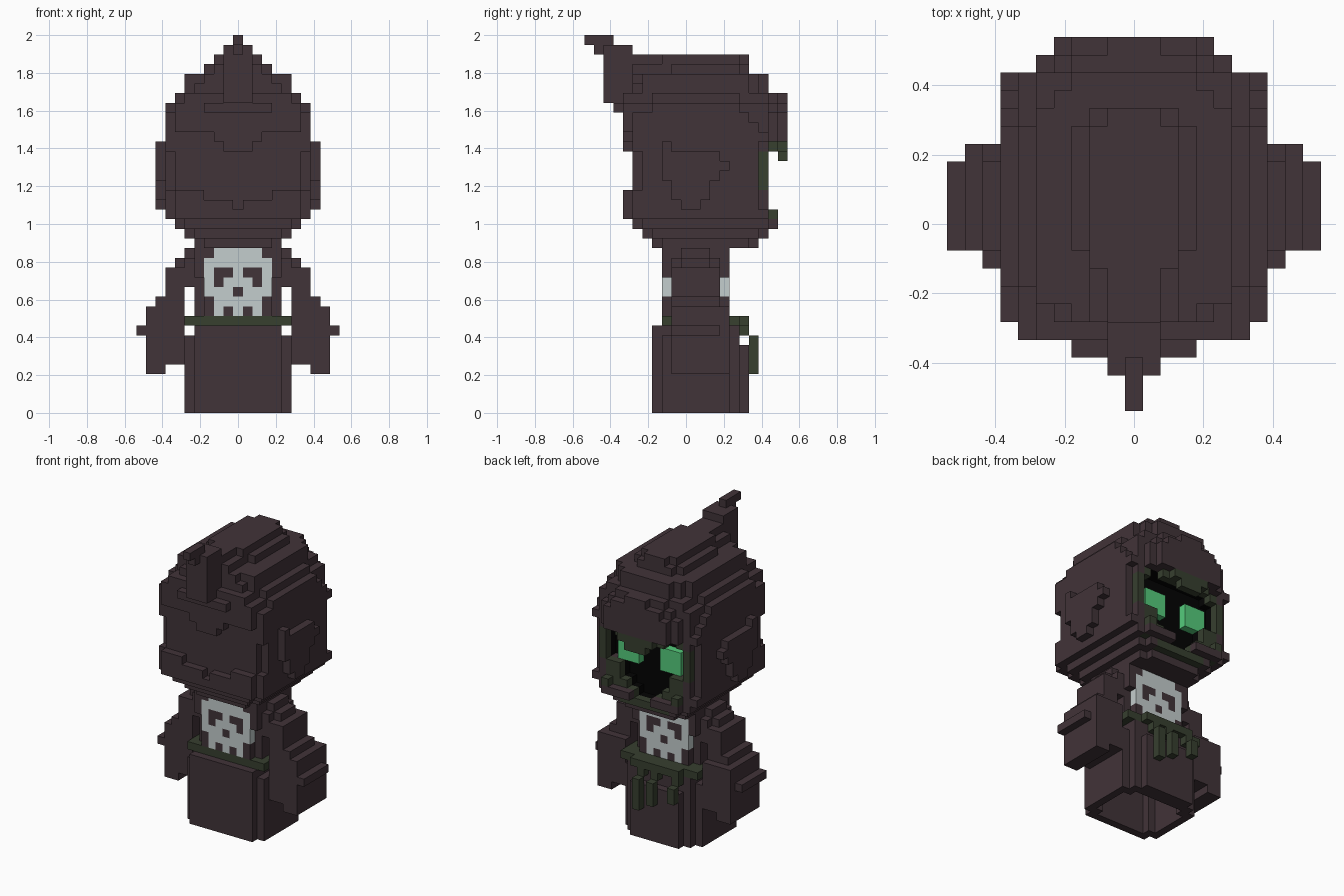
import bpy
import bmesh
from mathutils import Vector

UNIT = 2 / 39  # edge length of one cube

default_cube = bpy.data.objects.get("Cube")
if default_cube:
    bpy.data.objects.remove(default_cube, do_unlink=True)


def make_material(name, color):
    material = bpy.data.materials.new(name)
    material.use_nodes = True
    material.diffuse_color = (*color, 1)
    shader = material.node_tree.nodes["Principled BSDF"]
    shader.inputs["Base Color"].default_value = (*color, 1)
    return material


PALETTE = {
    "cloth": make_material("dark_brown_cloth", (0.053, 0.033, 0.04)),
    "trim": make_material("dark_green_trim", (0.038, 0.05, 0.028)),
    "bone": make_material("pale_bone", (0.55, 0.61, 0.61)),
    "glow": make_material("green_glow", (0.09, 0.6, 0.2)),
    "void": make_material("black_void", (0.001, 0.001, 0.001)),
}


def span(first, last):
    return range(first, last + 1)


def fill(cells, xs, ys, zs, color="cloth", mirror=True):
    """Fill a block of cubes, mirrored across the middle."""
    for x in xs:
        for y in ys:
            for z in zs:
                cells[x, y, z] = color
                if mirror:
                    cells[-x, y, z] = color


def carve(cells, unwanted):
    """Remove every cube for which the test on (abs x, y, z) is true."""
    for x, y, z in list(cells):
        if unwanted(abs(x), y, z):
            del cells[x, y, z]


def build(name, cells):
    """Skin the outside of a set of cubes as one mesh object."""
    bm = bmesh.new()
    corners = {}
    slots = list(dict.fromkeys(cells.values()))

    def corner(point):
        key = tuple(round(c * 2) for c in point)
        if key not in corners:
            corners[key] = bm.verts.new(point * UNIT)
        return corners[key]

    for cell, color in cells.items():
        center = Vector(cell) + Vector((0, 0, 0.5))
        for axis in range(3):
            for sign in (-1, 1):
                normal = Vector((0, 0, 0))
                normal[axis] = sign
                beside = tuple(int(a + b) for a, b in zip(cell, normal))
                if beside in cells:
                    continue
                u = Vector((0, 0, 0))
                u[(axis + 1) % 3] = 0.5
                v = normal.cross(u)
                mid = center + normal / 2
                ring = (mid - u - v, mid + u - v, mid + u + v, mid - u + v)
                face = bm.faces.new([corner(p) for p in ring])
                face.material_index = slots.index(color)
    mesh = bpy.data.meshes.new(name)
    bm.to_mesh(mesh)
    bm.free()
    for color in slots:
        mesh.materials.append(PALETTE[color])
    obj = bpy.data.objects.new(name, mesh)
    bpy.context.collection.objects.link(obj)


# Hood: stacked layers (bottom, top, half width, rear, face side)
PLAN = {10: 4, 9: 5, -6: 6, -7: 3, -8: 1}
LAYERS = [
    (17, 17, 4, -3, 7), (18, 18, 5, -4, 8), (19, 19, 6, -5, 9),
    (20, 20, 7, -6, 9), (21, 22, 7, -6, 8), (23, 26, 7, -5, 8),
    (27, 27, 7, -6, 8), (28, 31, 7, -6, 10), (32, 32, 6, -6, 10),
    (33, 33, 5, -5, 8), (34, 34, 5, -5, 8), (35, 35, 3, -5, 6),
    (36, 36, 2, -3, 6),
]
hood = {}
for low, high, half, rear, front in LAYERS:
    fill(hood, span(0, half - 1), span(rear, front), span(low, high))
    fill(hood, [half], span(rear + 1, front - 1), span(low, high))
carve(hood, lambda x, y, z: x > PLAN.get(y, 7))

# Rounded upper edges, as (x, z): (rear, face side)
EDGES = {(7, 31): (-3, 5), (7, 30): (-5, 6), (7, 29): (-5, 7),
         (6, 32): (-3, 5), (5, 33): (-4, 6), (5, 34): (-4, 6),
         (4, 33): (-5, 7), (4, 34): (-4, 7), (3, 35): (-1, 5)}
for (edge_x, edge_z), (rear, front) in EDGES.items():
    carve(hood, lambda x, y, z: (x, z) == (edge_x, edge_z)
          and not rear <= y <= front)

# Rounded brow and folds at the rear, as (y, z): widest x
WIDEST = {(10, 32): 1, (9, 32): 3, (10, 31): 3, (9, 31): 4,
          (-6, 27): 1, (-6, 28): 2}
carve(hood, lambda x, y, z: x > WIDEST.get((y, z), 7))
NEAREST = {(-6, 21): 1, (-6, 22): 4, (9, 20): 5}
carve(hood, lambda x, y, z: x < NEAREST.get((y, z), 0))

# Side flaps, stepped to a point
FLAP = {27: (-2, -2), 26: (-2, 3), 25: (-2, 4), 24: (-2, 3),
        23: (-1, 2), 22: (-1, 2), 21: (0, 1)}
for z, (rear, front) in FLAP.items():
    fill(hood, [8], span(rear, front), [z])

# Peak that sweeps backwards
fill(hood, span(0, 3), [-7], [31])
fill(hood, span(0, 1), span(-8, -4), span(32, 36))
fill(hood, span(0, 1), span(-8, -6), [37])
fill(hood, [0], [-9], [37])
fill(hood, [0], span(-10, -8), [38])

# Face opening with a trimmed rim and dark inside
OPENING = {19: 1, 20: 2, 21: 3, 22: 3, 23: 5, 24: 5, 25: 5, 26: 5, 27: 4}
carve(hood, lambda x, y, z: y > 6 and x <= OPENING.get(z, -1))
for z, half in OPENING.items():
    fill(hood, span(0, half), [6], [z], "void")
    fill(hood, [half + 1], [7], [z], "void")
    fill(hood, span(half + 1, max(half + 1, 5)), [8], [z], "trim")
fill(hood, span(0, 4), span(7, 8), [28], "void")
fill(hood, span(0, 2), [7], [18], "void")
fill(hood, span(0, 3), [8], [18], "trim")
fill(hood, [5], [9], [20], "trim")

# Ragged fringe below the brow
fill(hood, span(0, 3), [9], [27], "trim")
fill(hood, span(0, 2), [10], [27], "trim")
fill(hood, span(0, 1), [10], [26], "trim")
build("hood", hood)

# Glowing eyes
for name, side in (("left_eye", 1), ("right_eye", -1)):
    eye = {}
    fill(eye, [side * x for x in span(2, 4)], [7], span(23, 25),
         "glow", mirror=False)
    build(name, eye)

# Chest, notched at the sides, with a skull emblem front and back
chest = {}
fill(chest, span(0, 4), span(-2, 4), span(10, 16))
carve(chest, lambda x, y, z: x == 4 and z < 14 and y in (-2, 4))
SKULL = ["  XXXXX  ",
         " XXXXXXX ",
         " X  X  X ",
         " X XXX X ",
         " XXX XXX ",
         "  XXXXX  ",
         "  X X X  "]
for row, line in enumerate(SKULL):
    for column, mark in enumerate(line):
        if mark == "X":
            for y in (-2, 4):
                chest[column - 4, y, 16 - row] = "bone"
build("chest", chest)

# Belt with hanging strips
belt = {}
fill(belt, span(0, 5), span(-2, 5), [9], "trim")
fill(belt, span(0, 3), [6], [9], "trim")
for x, length in ((2, 4), (0, 3), (-3, 2)):
    fill(belt, [x], [6], [8], "trim", mirror=False)
    fill(belt, [x], [7], span(8 - length, 7), "trim", mirror=False)
build("belt", belt)

# Robe skirt with chamfered corners, hollow underneath
skirt = {}
fill(skirt, span(0, 4), span(-3, 5), span(0, 8))
fill(skirt, span(0, 3), [6], span(0, 6))
fill(skirt, [5], span(-2, 4), span(0, 7))
carve(skirt, lambda x, y, z: z < 7 and x < 4 and -3 < y < 5)
carve(skirt, lambda x, y, z: z < 7 and x == 4 and -2 < y < 4)
build("skirt", skirt)

# Sleeves: columns (x, rear, front, bottom, top)
SLEEVE = [
    (5, -1, 3, 13, 15), (5, 0, 2, 16, 16), (6, -1, 3, 11, 14),
    (6, 0, 2, 15, 15), (7, -1, 3, 11, 14), (6, -1, 4, 5, 10),
    (7, -1, 4, 5, 10), (8, -1, 4, 4, 10), (8, -1, 3, 11, 11),
    (9, -1, 4, 4, 10), (10, -1, 3, 8, 8),
]
for name, side in (("left_sleeve", 1), ("right_sleeve", -1)):
    sleeve = {}
    for x, rear, front, low, high in SLEEVE:
        fill(sleeve, [side * x], span(rear, front), span(low, high),
             mirror=False)
    build(name, sleeve)
